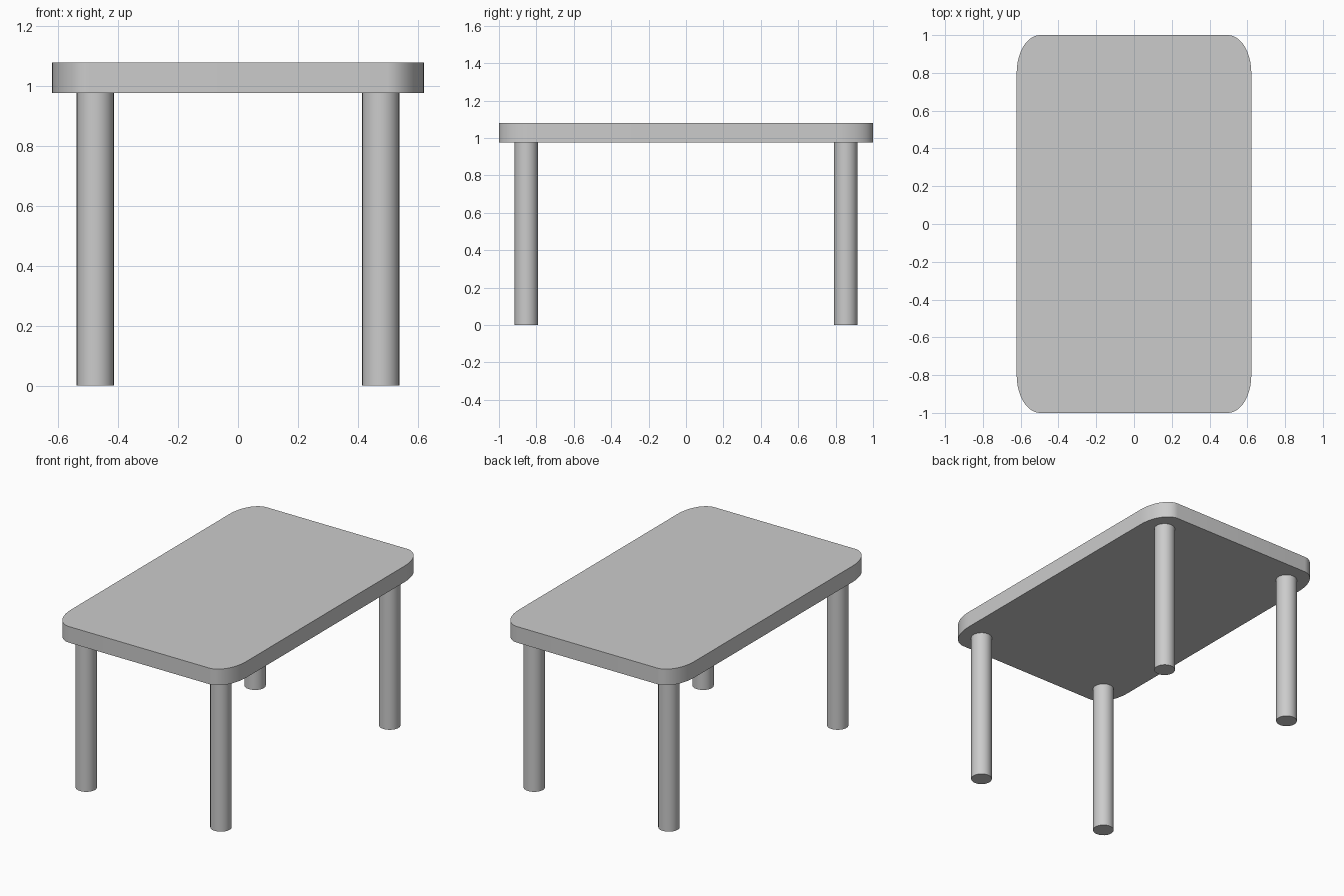
import bpy, bmesh, math

if "Cube" in bpy.data.objects:
    bpy.data.objects.remove(bpy.data.objects["Cube"])

TOP_X, TOP_Y = 0.621, 1.0           # half sizes of the top
CORNER_X, CORNER_Y = 0.124, 0.2     # elliptical corner radii
UNDER, TOP_Z = 0.977, 1.08
LEG_X, LEG_Y, LEG_R = 0.477, 0.854, 0.062
STEPS = 16


def smooth(obj):
    bpy.ops.object.select_all(action='DESELECT')
    obj.select_set(True)
    bpy.context.view_layer.objects.active = obj
    bpy.ops.object.shade_smooth_by_angle(angle=math.radians(30))


# Table top: rounded rectangle outline, extruded upward
bm = bmesh.new()
outline = []
for quarter, (sx, sy) in enumerate([(1, 1), (-1, 1), (-1, -1), (1, -1)]):
    for i in range(STEPS + 1):
        a = math.pi / 2 * (quarter + i / STEPS)
        outline.append(bm.verts.new((sx * (TOP_X - CORNER_X) + CORNER_X * math.cos(a),
                                     sy * (TOP_Y - CORNER_Y) + CORNER_Y * math.sin(a),
                                     UNDER)))
face = bm.faces.new(outline)
extruded = bmesh.ops.extrude_face_region(bm, geom=[face], use_keep_orig=True)
bmesh.ops.translate(bm, vec=(0, 0, TOP_Z - UNDER),
                    verts=[v for v in extruded["geom"] if isinstance(v, bmesh.types.BMVert)])
bmesh.ops.recalc_face_normals(bm, faces=bm.faces)
mesh = bpy.data.meshes.new("table_top")
bm.to_mesh(mesh)
bm.free()
table_top = bpy.data.objects.new("table_top", mesh)
bpy.context.collection.objects.link(table_top)
smooth(table_top)

# Four round legs
for y, depth_name in ((-LEG_Y, "front"), (LEG_Y, "back")):
    for x, side_name in ((-LEG_X, "left"), (LEG_X, "right")):
        bpy.ops.mesh.primitive_cylinder_add(vertices=32, radius=LEG_R, depth=UNDER,
                                            location=(x, y, UNDER / 2))
        leg = bpy.context.object
        leg.name = f"{depth_name}_{side_name}_leg"
        smooth(leg)
